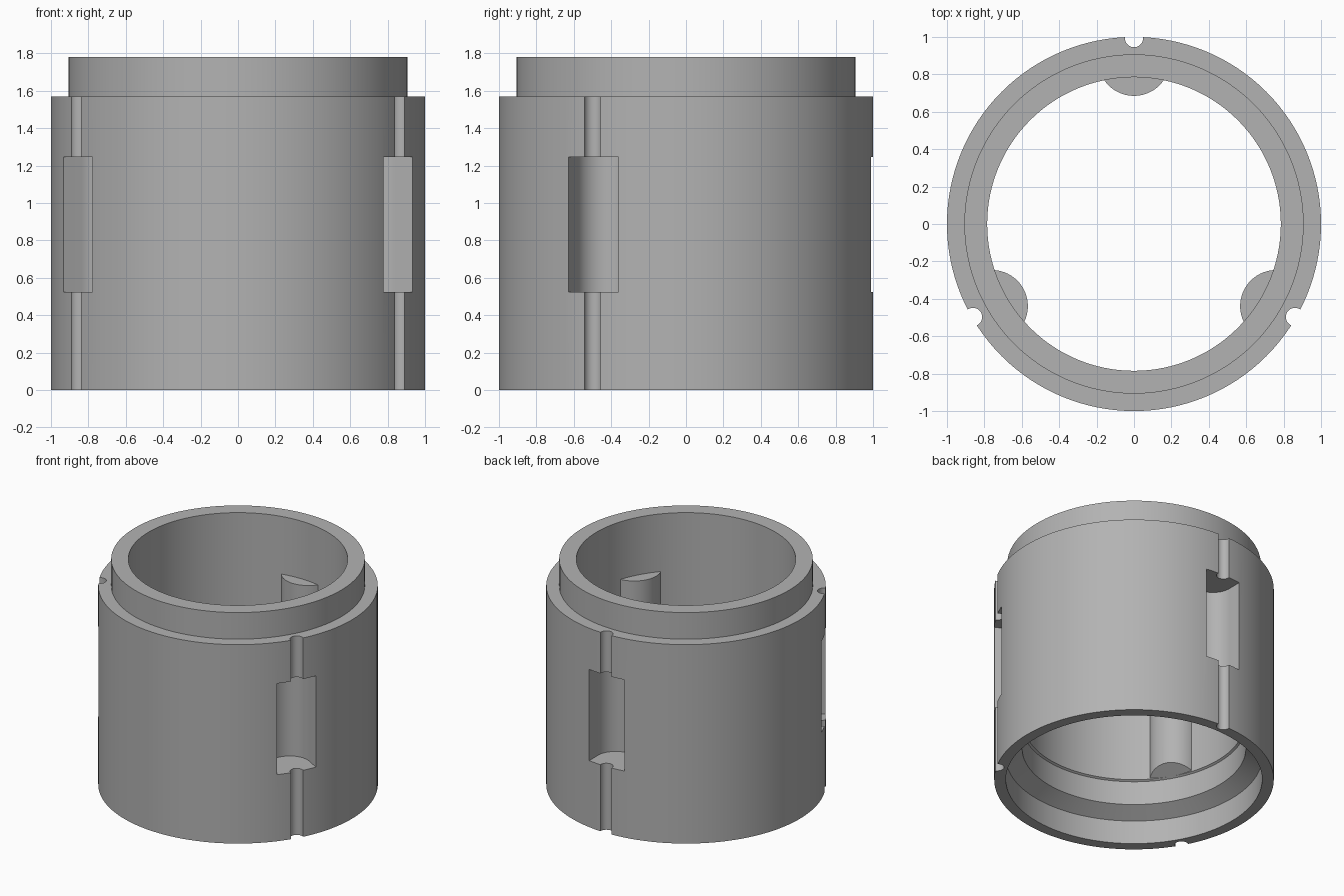
import bpy, bmesh, math
from mathutils import Matrix

if "Cube" in bpy.data.objects:
    bpy.data.objects.remove(bpy.data.objects["Cube"])

SEG = 128
grey = bpy.data.materials.new("plain grey")
grey.diffuse_color = (0.45, 0.45, 0.45, 1)
grey.use_nodes = True
grey.node_tree.nodes["Principled BSDF"].inputs["Base Color"].default_value = grey.diffuse_color


def finish(bm, name):
    bmesh.ops.recalc_face_normals(bm, faces=bm.faces)
    mesh = bpy.data.meshes.new(name)
    bm.to_mesh(mesh)
    bm.free()
    mesh.materials.append(grey)
    obj = bpy.data.objects.new(name, mesh)
    bpy.context.collection.objects.link(obj)
    return obj


def revolve(name, profile):
    """Closed (radius, z) profile turned around z."""
    bm = bmesh.new()
    rings = []
    for i in range(SEG):
        a = 2 * math.pi * i / SEG
        rings.append([bm.verts.new((r * math.cos(a), r * math.sin(a), z)) for r, z in profile])
    n = len(profile)
    for i in range(SEG):
        p, q = rings[i], rings[(i + 1) % SEG]
        for j in range(n):
            k = (j + 1) % n
            bm.faces.new((p[j], q[j], q[k], p[k]))
    return finish(bm, name)


def prism(name, outline, bottom, top, angle):
    """Upright prism; outline is (across, outward), bottom is a function of outward."""
    bm = bmesh.new()
    lo = [bm.verts.new((u, v, bottom(v))) for u, v in outline]
    hi = [bm.verts.new((u, v, top)) for u, v in outline]
    bm.faces.new(lo)
    bm.faces.new(hi)
    for i in range(len(lo)):
        j = (i + 1) % len(lo)
        bm.faces.new((lo[i], lo[j], hi[j], hi[i]))
    bmesh.ops.rotate(bm, verts=bm.verts, matrix=Matrix.Rotation(angle, 3, 'Z'))
    return finish(bm, name)


def half_round(radius, centre, n=32):
    """Semicircle bulging toward the axis."""
    return [(radius * math.cos(t), centre - radius * math.sin(t))
            for t in (math.pi * i / n for i in range(n + 1))]


def combine(target, tool, operation):
    mod = target.modifiers.new("combine", 'BOOLEAN')
    mod.operation = operation
    mod.solver = 'EXACT'
    mod.object = tool
    bpy.context.view_layer.objects.active = target
    bpy.ops.object.modifier_apply(modifier=mod.name)
    bpy.data.objects.remove(tool)


# Sleeve with top collar, stepped and chamfered bottom socket
sleeve = revolve("sleeve", [
    (1, 0), (1, 1.57), (0.907, 1.57), (0.907, 1.78), (0.785, 1.78),
    (0.785, 0.452), (0.80, 0.443), (0.80, 0.255), (0.917, 0.186), (0.917, 0)])

BOSS, POCKET, GROOVE, CENTRE = 0.193, 0.1535, 0.049, 0.878
angles = [2 * math.pi * k / 3 for k in range(3)]

# Inner bosses with sloped undersides
for a in angles:
    combine(sleeve, prism("boss", half_round(BOSS, CENTRE),
                          lambda v: 0.443 + 0.58 * (0.8 - v), 1.325, a), 'UNION')

# Outer pockets and full-height grooves
for a in angles:
    pocket = half_round(POCKET, CENTRE) + [(-POCKET, 1.1), (POCKET, 1.1)]
    combine(sleeve, prism("pocket_cutter", pocket, lambda v: 0.525, 1.245, a), 'DIFFERENCE')
    groove = [(GROOVE * math.cos(t), 0.994 + GROOVE * math.sin(t))
              for t in (2 * math.pi * i / 24 for i in range(24))]
    combine(sleeve, prism("groove_cutter", groove, lambda v: -0.1, 1.7, a), 'DIFFERENCE')

# Smooth shading with crisp edges
bpy.ops.object.select_all(action='DESELECT')
sleeve.select_set(True)
bpy.context.view_layer.objects.active = sleeve
bpy.ops.object.shade_smooth_by_angle(angle=math.radians(25))
